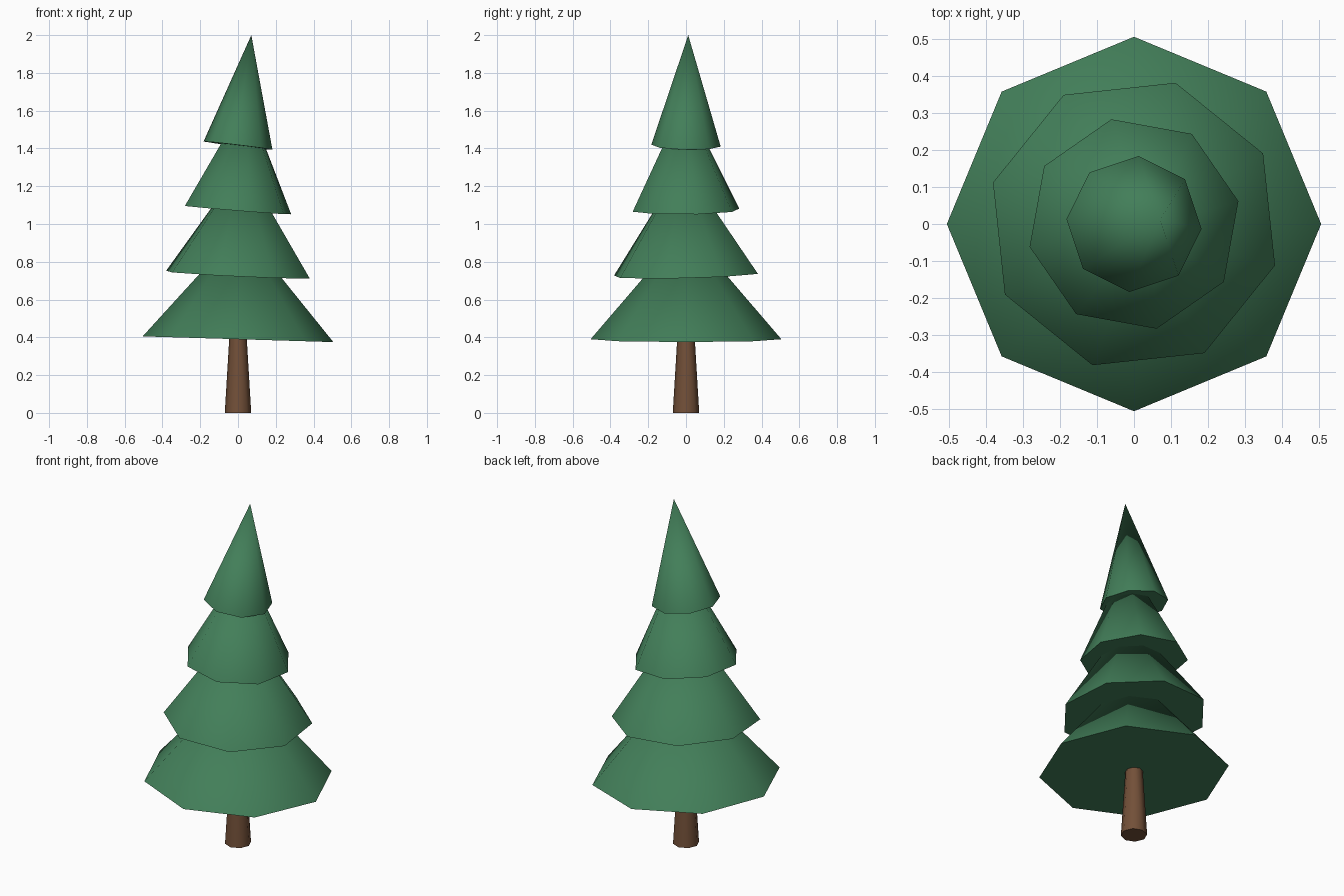
import bpy
from math import radians
from mathutils import Euler, Matrix

cube = bpy.data.objects.get("Cube")
if cube:
    bpy.data.objects.remove(cube, do_unlink=True)


def make_material(name, color):
    mat = bpy.data.materials.new(name)
    mat.use_nodes = True
    mat.diffuse_color = color
    mat.node_tree.nodes["Principled BSDF"].inputs["Base Color"].default_value = color
    return mat


def add_cone(name, mat, z, r_base, r_top, height, spin=0.0, tilt=(0, 0)):
    """Eight-sided cone pivoting on its base centre: spun first, then tilted."""
    bpy.ops.mesh.primitive_cone_add(vertices=8, radius1=r_base, radius2=r_top, depth=height)
    obj = bpy.context.object
    obj.name = name
    obj.data.transform(Matrix.Rotation(spin, 4, "Z") @ Matrix.Translation((0, 0, height / 2)))
    obj.location = (0, 0, z)
    obj.rotation_euler = Euler((tilt[0], tilt[1], 0))
    obj.data.materials.append(mat)
    bpy.ops.object.shade_smooth_by_angle(angle=radians(60))
    return obj


green = make_material("pine green", (0.055, 0.21, 0.10, 1))
brown = make_material("bark brown", (0.17, 0.08, 0.04, 1))

# Trunk, tapering up into the lowest tier
add_cone("trunk", brown, 0, 0.07, 0.043, 0.45)

# Foliage tiers: radius and tilt about x and y, each spun a little further
tiers = [
    ("lowest_branches", 0.505, (0.0, 0.03)),
    ("lower_branches", 0.397, (0.025, 0.048)),
    ("upper_branches", 0.289, (0.012, 0.08)),
    ("treetop", 0.184, (-0.02, 0.12)),
]
for i, (name, radius, tilt) in enumerate(tiers):
    add_cone(name, green, 0.39 + 0.3417 * i, radius, 0, 0.589, 0.5 * i, tilt)
